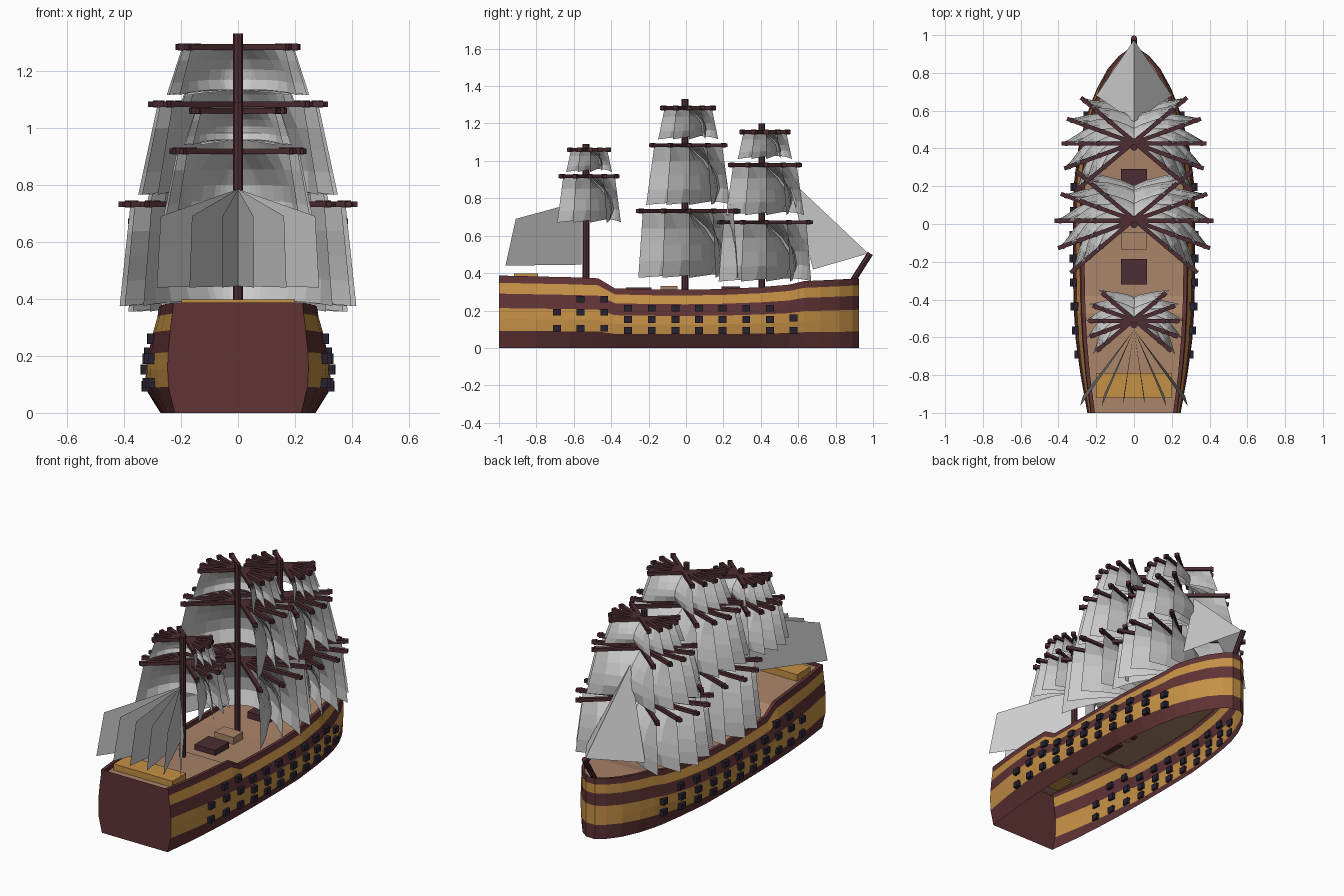
import bpy, bmesh, math
from mathutils import Vector, Matrix

if "Cube" in bpy.data.objects:
    bpy.data.objects.remove(bpy.data.objects["Cube"])


def mat(name, c):
    m = bpy.data.materials.new(name)
    m.diffuse_color = (*c, 1)
    m.use_nodes = True
    m.node_tree.nodes["Principled BSDF"].inputs["Base Color"].default_value = m.diffuse_color
    return m


MAROON = mat("maroon", (0.115, 0.033, 0.035))
YELLOW = mat("ochre", (0.56, 0.28, 0.06))
DECK = mat("deck_wood", (0.40, 0.23, 0.14))
SPAR = mat("spar", (0.075, 0.026, 0.032))
PORT = mat("port", (0.02, 0.015, 0.03))
CLOTH = mat("cloth", (0.68, 0.70, 0.68))


def finish(name, bm, *mats, normals=True):
    if normals:
        bmesh.ops.recalc_face_normals(bm, faces=bm.faces)
    me = bpy.data.meshes.new(name)
    bm.to_mesh(me)
    bm.free()
    ob = bpy.data.objects.new(name, me)
    bpy.context.collection.objects.link(ob)
    for m in mats:
        me.materials.append(m)
    return ob


def add_box(bm, loc, size, rot=Matrix()):
    bmesh.ops.create_cube(bm, size=1, matrix=rot @ Matrix.Translation(loc) @ Matrix.Diagonal((*size, 1)))


def box(name, loc, size, m):
    bm = bmesh.new()
    add_box(bm, loc, size)
    return finish(name, bm, m)


def add_pole(bm, a, b, r, sides=8):
    a, b = Vector(a), Vector(b)
    rot = (b - a).to_track_quat('Z', 'Y').to_matrix().to_4x4()
    bmesh.ops.create_cone(bm, cap_ends=True, segments=sides, radius1=r, radius2=r, depth=(b - a).length,
                          matrix=Matrix.Translation((a + b) / 2) @ rot)


# hull stations: y, half width, rail height
STATIONS = [(-1, .247, .387), (-.8, .283, .382), (-.62, .308, .378), (-.47, .318, .372), (-.38, .321, .318),
            (-.2, .324, .313), (0, .324, .311), (.2, .32, .315), (.4, .295, .325), (.55, .258, .338),
            (.63, .232, .357), (.72, .195, .361), (.82, .14, .366), (.89, .08, .37), (.925, .03, .372)]
# bands: height fraction, width factor
BANDS = [(0, .84), (.235, .98), (.4, 1), (.55, .99), (.75, .94), (.9, .89), (1, .87)]
BAND_MATS = [0, 1, 1, 0, 1, 0]


def blend(y, f):
    # sides become upright toward stern and bow
    t = max(0, (y - .4) / .5, (-y - .6) / .4 * .5)
    return f + (1 - f) * min(t, 1) * .75


def lerp_table(tab, x, col):
    for a, b in zip(tab, tab[1:]):
        if a[0] <= x <= b[0]:
            return a[col] + (b[col] - a[col]) * (x - a[0]) / (b[0] - a[0])


def half_width(y, z):
    f = lerp_table(BANDS, min(z / lerp_table(STATIONS, y, 2), 1), 1)
    return lerp_table(STATIONS, y, 1) * blend(y, f)


# hull shell with painted bands, rail cap, inner bulwark
bm = bmesh.new()
sides = {}
for s in (1, -1):
    rows = []
    for y, w, h in STATIONS:
        row = [bm.verts.new((s * w * blend(y, f), y, h * t)) for t, f in BANDS]
        inner = max(w * blend(y, BANDS[-1][1]) - .02, .008)
        row += [bm.verts.new((s * inner, y, h)), bm.verts.new((s * inner, y, h - .035))]
        rows.append(row)
    sides[s] = rows
    for a, b in zip(rows, rows[1:]):
        for i in range(len(a) - 1):
            q = [a[i], b[i], b[i + 1], a[i + 1]]
            f = bm.faces.new(q if s < 0 else q[::-1])
            f.material_index = BAND_MATS[i] if i < 6 else 0
for a, b in zip(sides[1][-1][:6], sides[1][-1][1:7]):   # blunt stem
    i = sides[1][-1].index(a)
    L = sides[-1][-1]
    bm.faces.new([a, b, L[i + 1], L[i]]).material_index = BAND_MATS[i]
bm.faces.new(sides[1][0][:7] + sides[-1][0][:7][::-1])   # transom
finish("hull", bm, MAROON, YELLOW)

# deck following the sheer
bm = bmesh.new()
prev = None
for y, w, h in STATIONS:
    x = max(w * blend(y, BANDS[-1][1]) - .015, .008)
    cur = [bm.verts.new((s * x, y, h - .025)) for s in (-1, 1)]
    if prev:
        bm.faces.new([prev[0], prev[1], cur[1], cur[0]])
    prev = cur
finish("deck", bm, DECK)

# deck fittings
box("stern_cabin", (0, -.855, .373), (.40, .13, .05), YELLOW)
box("aft_hatch", (0, -.253, .298), (.14, .135, .05), SPAR)
box("fore_hatch", (0, .24, .303), (.14, .10, .05), SPAR)
box("middle_hatch", (0, -.09, .30), (.13, .09, .06), DECK)

# gun ports
bm = bmesh.new()
STEP = .1265
ports = [(-.69 + STEP * i, z) for i in range(3) for z in (.105, .19)]
ports += [(-.69 + STEP * i, .26) for i in (1, 2)]
ports += [(-.31 + STEP * i, z) for i in range(7) for z in (.093, .152, .212)]
ports += [(-.31 + STEP * 7, z) for z in (.093, .16)]
for y, z in ports:
    for s in (1, -1):
        add_box(bm, (s * (half_width(y, z) + .002), y, z), (.034, .042, .036))
finish("gun_ports", bm, PORT)

ANGLES = [math.radians(a) for a in (-40, -20, 0, 20, 40)]
FWD = .022


def fan(y):
    return [Matrix.Translation((0, y, 0)) @ Matrix.Rotation(a, 4, 'Z') for a in ANGLES]


def yards(name, y, z, r):
    bm = bmesh.new()
    for m in fan(y):
        add_box(bm, (0, FWD, z), (2 * r, .022, .02), m)
        for s in (1, -1):
            add_box(bm, (s * r * .93, FWD, z), (.012, .027, .025), m)
    finish(name, bm, SPAR)


def sails(name, y, top, bottom, w1, w2, belly):
    # billowing square sails, one per yard
    bm = bmesh.new()
    NU, prof = 8, (0, .55, .9, 1, .8)
    for m in fan(y):
        g = []
        for j, p in enumerate(prof):
            v = j / (len(prof) - 1)
            row = []
            for i in range(NU + 1):
                u = 2 * i / NU - 1
                z = top + (bottom - top) * v + .018 * v * (1 - u * u)
                row.append(bm.verts.new(m @ Vector((u * (w1 + (w2 - w1) * v), FWD + belly * p * (1 - u * u), z))))
            g.append(row)
        for a, b in zip(g, g[1:]):
            for i in range(NU):
                bm.faces.new([a[i], a[i + 1], b[i + 1], b[i]])
    finish(name, bm, CLOTH)


# masts: name, y, top; levels: yard z, yard half length, sail bottom, sail bottom half width
MASTS = [("fore", .405, 1.20, [(.672, .385, .355, .385), (.978, .295, .71, .325), (1.154, .20, 1.01, .225)]),
         ("main", -.005, 1.33, [(.732, .42, .375, .415), (1.083, .315, .765, .35), (1.283, .22, 1.115, .25)]),
         ("mizzen", -.535, 1.09, [(.918, .24, .67, .265), (1.06, .17, .94, .19)])]
for name, y, top, levels in MASTS:
    bm = bmesh.new()
    add_pole(bm, (0, y, .22), (0, y, top), .018)
    finish(name + "_mast", bm, SPAR)
    for k, (z, r, low, w) in enumerate(levels):
        yards(f"{name}_yards_{k + 1}", y, z, r)
        sails(f"{name}_sails_{k + 1}", y, z - .008, low, r * .9, w, .44 * (z - low))

# bowsprit
bm = bmesh.new()
add_pole(bm, (0, .88, .34), (0, .985, .505), .016)
finish("bowsprit", bm, SPAR)

# pair of jibs sharing the stay
bm = bmesh.new()
tip, head = bm.verts.new((0, .975, .505)), bm.verts.new((0, .54, .915))
for s in (1, -1):
    bm.faces.new([tip, head, bm.verts.new((s * .2, .68, .42))])
finish("jibs", bm, CLOTH, normals=False)

# fan of aft sails behind the mizzen mast
bm = bmesh.new()
for x in (-.285, -.17, -.057, .057, .17, .285):
    pts = [(0, -.56, .785), (0, -.56, .445), (x, -.965, .44), (x * .95, -.91, .69)]
    bm.faces.new([bm.verts.new(p) for p in pts])
finish("aft_sails", bm, CLOTH, normals=False)
